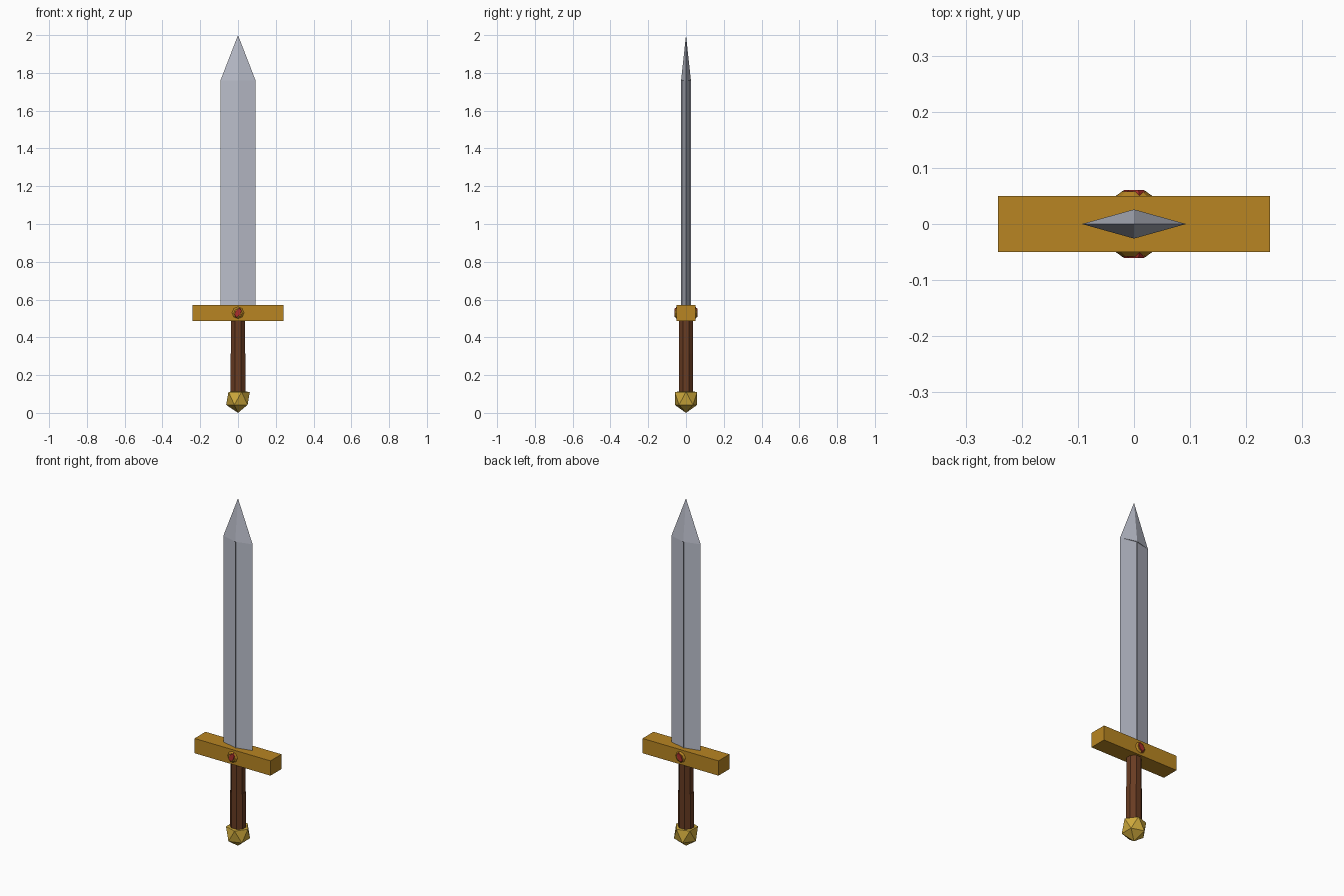
import bpy, bmesh, math
from mathutils import Matrix, Vector

cube = bpy.data.objects.get("Cube")
if cube:
    bpy.data.objects.remove(cube, do_unlink=True)


def material(name, color):
    m = bpy.data.materials.new(name)
    m.use_nodes = True
    m.diffuse_color = (*color, 1)
    m.node_tree.nodes["Principled BSDF"].inputs["Base Color"].default_value = (*color, 1)
    return m


STEEL = material("steel", (0.49, 0.51, 0.59))
BRASS = material("guard gold", (0.48, 0.235, 0.016))
GOLD = material("pommel gold", (0.62, 0.40, 0.045))
WOOD = material("brown grip", (0.14, 0.045, 0.016))
RED = material("red gem", (0.42, 0.03, 0.025))


def finish(name, bm, mat):
    bmesh.ops.recalc_face_normals(bm, faces=bm.faces)
    me = bpy.data.meshes.new(name)
    bm.to_mesh(me)
    bm.free()
    me.materials.append(mat)
    ob = bpy.data.objects.new(name, me)
    bpy.context.collection.objects.link(ob)
    return ob


def prism(name, outline, z0, z1, mat):
    """Extrude a flat outline upwards."""
    bm = bmesh.new()
    face = bm.faces.new([bm.verts.new((x, y, z0)) for x, y in outline])
    top = bmesh.ops.extrude_face_region(bm, geom=[face])["geom"]
    bmesh.ops.translate(bm, vec=(0, 0, z1 - z0),
                        verts=[v for v in top if isinstance(v, bmesh.types.BMVert)])
    return finish(name, bm, mat)


def ring(n, rx, ry, turn=0.0):
    return [(rx * math.cos(turn + math.tau * i / n), ry * math.sin(turn + math.tau * i / n))
            for i in range(n)]


# Blade: flattened diamond with a fine raised central ridge
W, T, SHOULDER = 0.093, 0.026, 1.76
prism("blade", [(W, 0), (0, 0.021), (-W, 0), (0, -0.021)], 0.56, SHOULDER, STEEL)
prism("blade_ridge", [(0.002, T), (-0.002, T), (-0.002, -T), (0.002, -T)],
      0.56, SHOULDER, STEEL)

# Blade tip: four-sided pyramid
bm = bmesh.new()
base = [bm.verts.new((x, y, SHOULDER)) for x, y in ring(4, W, T)]
apex = bm.verts.new((0, 0, 2))
bm.faces.new(base)
for i in range(4):
    bm.faces.new((base[i], base[(i + 1) % 4], apex))
finish("blade_tip", bm, STEEL)

# Cross guard
G, D = 0.242, 0.05
prism("guard", [(G, D), (-G, D), (-G, -D), (G, -D)], 0.487, 0.572, BRASS)

# Grip: eight-sided shaft with a slightly wider lower half
turn = math.pi / 8
prism("grip", ring(8, 0.040, 0.040, turn), 0.09, 0.50, WOOD)
prism("grip_lower_wrap", ring(8, 0.044, 0.040, turn), 0.09, 0.315, WOOD)

# Pommel: twenty-sided nut with its top pressed flat around the grip
bm = bmesh.new()
bmesh.ops.create_icosphere(bm, subdivisions=1, radius=1)
for v in bm.verts:
    v.co = Vector((v.co.x * 0.07, v.co.y * 0.07, min(0.077 * (1 + v.co.z), 0.114)))
finish("pommel", bm, GOLD)

# Gems: slanted six-sided stones in low gold settings, front and back
LEAN = Matrix.Shear("XZ", 4, (0.35, 0.0))
for side, label in ((-1, "front"), (1, "back")):
    for part, n, r0, r1, y0, y1, sx, mat in (
            ("gem_setting", 8, 0.033, 0.022, 0.049, 0.0575, 1.0, BRASS),
            ("gem", 6, 0.028, 0.023, 0.049, 0.061, 0.7, RED)):
        bm = bmesh.new()
        bmesh.ops.create_cone(bm, cap_ends=True, segments=n, radius1=r0, radius2=r1,
                              depth=y1 - y0)
        bmesh.ops.rotate(bm, verts=bm.verts,
                         matrix=Matrix.Rotation(-side * math.pi / 2, 3, "X"))
        for v in bm.verts:
            slant = 0.35 * v.co.z if part == "gem" else 0
            v.co = Vector((v.co.x * sx + slant, v.co.y + side * (y0 + y1) / 2,
                           v.co.z + 0.53))
        finish(label + "_" + part, bm, mat)
